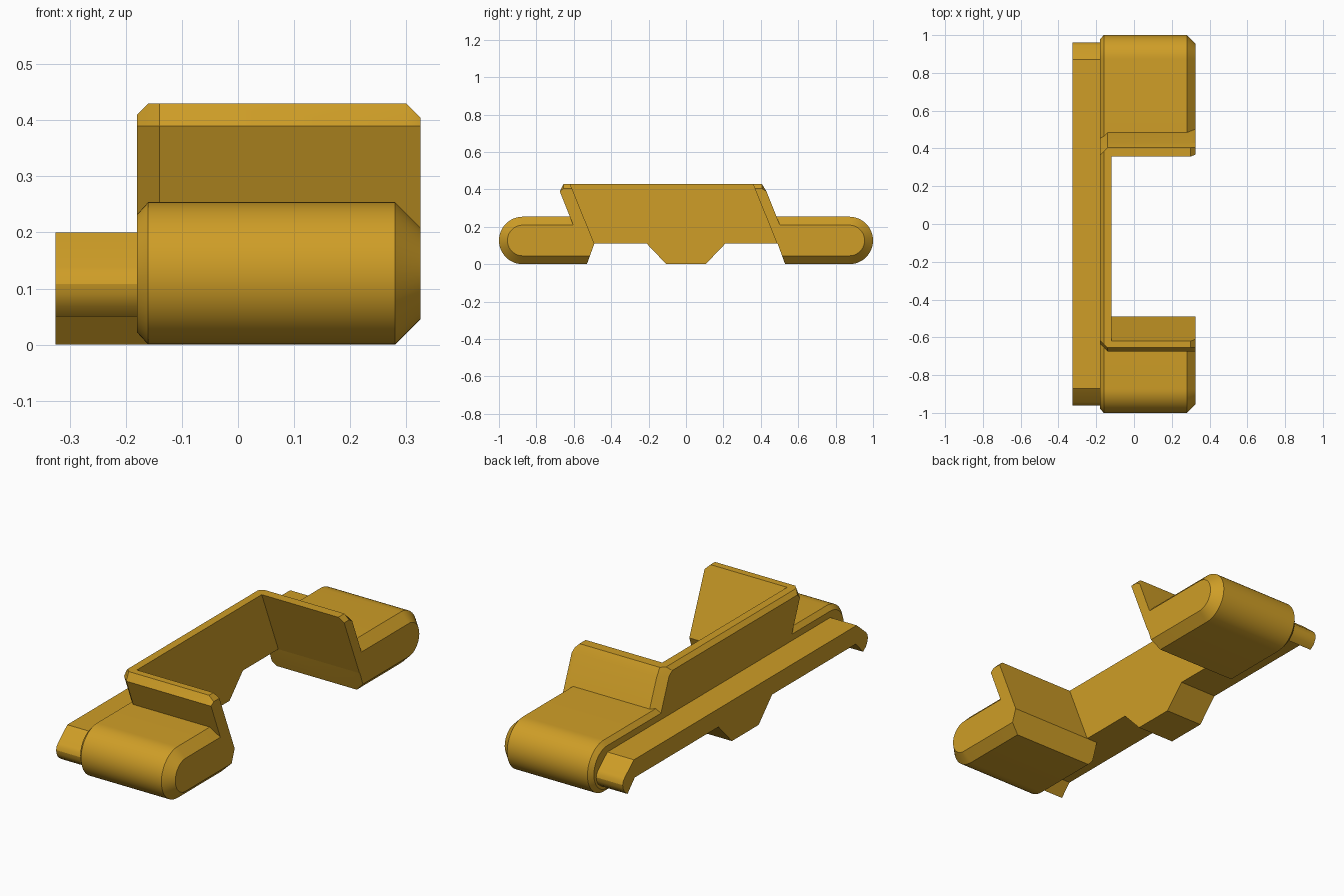
import bpy
import bmesh
import math

if "Cube" in bpy.data.objects:
    bpy.data.objects.remove(bpy.data.objects["Cube"])

gold = bpy.data.materials.new("golden_yellow")
gold.diffuse_color = (0.62, 0.34, 0.02, 1)
gold.use_nodes = True
gold.node_tree.nodes["Principled BSDF"].inputs["Base Color"].default_value = gold.diffuse_color


def loft(name, stations):
    """Join matching (y, z) outlines placed at successive x positions."""
    bm = bmesh.new()
    rings = [[bm.verts.new((x, y, z)) for y, z in pts] for x, pts in stations]
    n = len(rings[0])
    for a, b in zip(rings, rings[1:]):
        for i in range(n):
            j = (i + 1) % n
            bm.faces.new((a[i], a[j], b[j], b[i]))
    bm.faces.new(rings[0])
    bm.faces.new(rings[-1])
    bmesh.ops.recalc_face_normals(bm, faces=bm.faces)
    me = bpy.data.meshes.new(name)
    bm.to_mesh(me)
    bm.free()
    me.materials.append(gold)
    ob = bpy.data.objects.new(name, me)
    bpy.context.collection.objects.link(ob)
    bpy.ops.object.select_all(action='DESELECT')
    ob.select_set(True)
    bpy.context.view_layer.objects.active = ob
    bpy.ops.object.shade_smooth_by_angle(angle=math.radians(25))
    return ob


TAB = [(-0.21, 0.11), (-0.105, 0), (0.105, 0), (0.21, 0.11)]


# Rounded pads, chamfered at both x ends
def pad_outline(side, d, top_y):
    pts = [(top_y, 0.254 - d), (0.49, 0.11), (0.53 - 0.364 * d, d)]
    r = 0.127 - d
    for k in range(25):
        a = -math.pi / 2 + math.pi * k / 24
        pts.append((0.873 + r * math.cos(a), 0.127 + r * math.sin(a)))
    return [(side * y, z) for y, z in pts]


for name, side, top_y in (("front_pad", -1, 0.56), ("back_pad", 1, 0.45)):
    loft(name, [(x, pad_outline(side, d, top_y)) for x, d in
                ((-0.18, 0.022), (-0.16, 0), (0.28, 0), (0.325, 0.045))])


# Upright side wall with the centre tab, ends leaning the same way
def wall_outline(o, top):
    return [(-0.563 + o, 0.11)] + TAB + [
        (0.542 - o, 0.11), (0.43 - o, 0.39), (0.405 - o, top),
        (-0.655 + o, top), (-0.675 + o, 0.39)]


loft("side_wall", [(x, wall_outline(o, t)) for x, o, t in
                   ((-0.18, 0.04, 0.41), (-0.16, 0.02, 0.43),
                    (-0.14, 0, 0.43), (-0.12, 0, 0.43))])


# Leaning cross walls over each pad
def front_lug(t):
    return [(-0.49, 0.11), (-0.62 + 0.406 * (0.43 - t), t),
            (-0.655, t), (-0.675, 0.39), (-0.563, 0.11)]


def back_lug(t):
    return [(0.487, 0.11), (0.357 + 0.406 * (0.43 - t), t),
            (0.405, t), (0.43, 0.39), (0.542, 0.11)]


for name, outline in (("front_cross_wall", front_lug), ("back_cross_wall", back_lug)):
    loft(name, [(x, outline(t)) for x, t in
                ((-0.12, 0.43), (0.30, 0.43), (0.325, 0.405))])

# Outer rail with hooked ends and the same centre tab
hook = [(0.865, 0.11), (0.922, 0.05), (0.945, 0.068), (0.957, 0.09),
        (0.96, 0.108), (0.955, 0.125), (0.945, 0.138), (0.872, 0.20)]
rail = TAB + hook + [(-y, z) for y, z in reversed(hook)]
loft("outer_rail", [(-0.325, rail), (-0.18, rail)])
